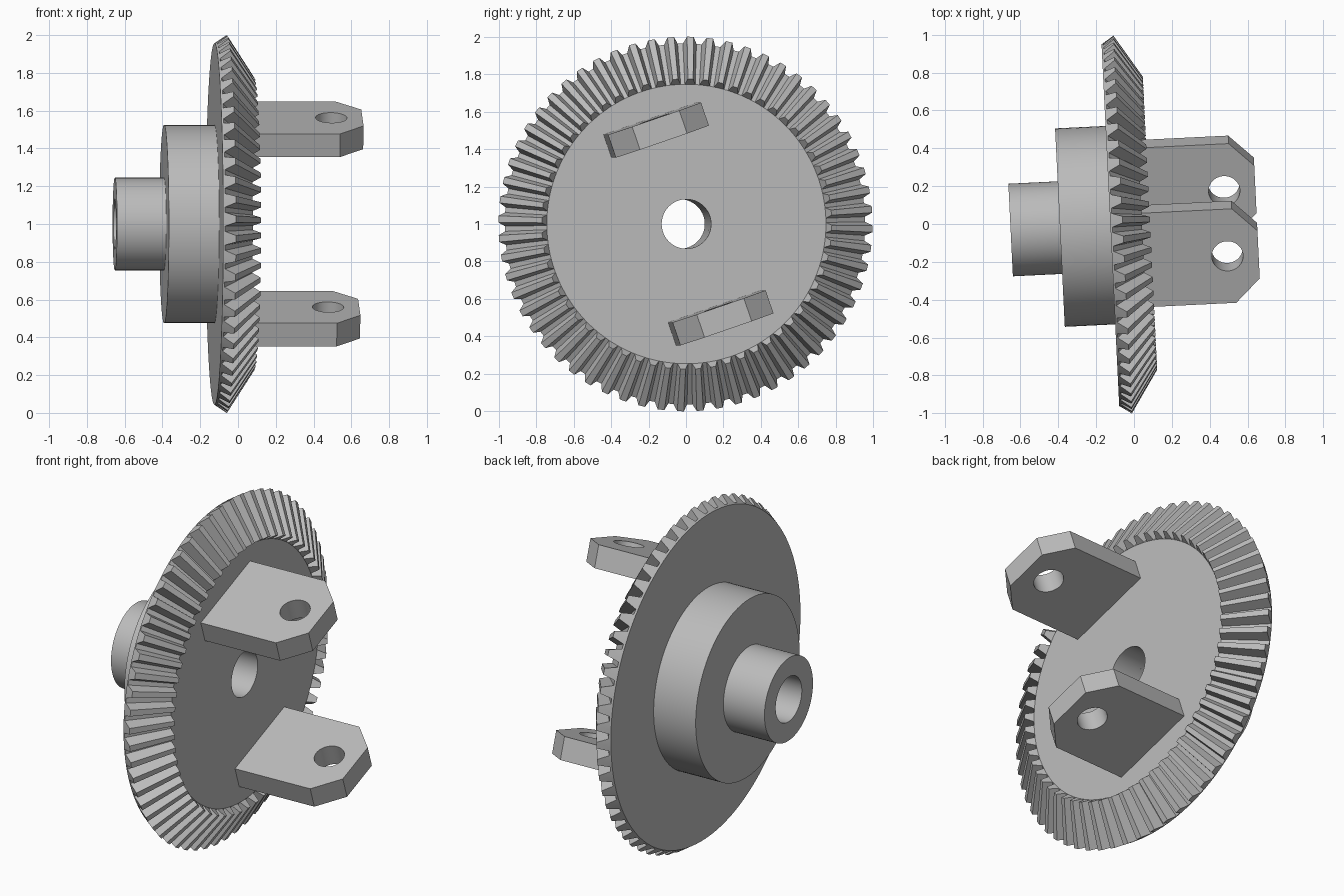
import bpy, bmesh
from math import sin, cos, pi, radians
from mathutils import Matrix

if "Cube" in bpy.data.objects:
    bpy.data.objects.remove(bpy.data.objects["Cube"], do_unlink=True)

TEETH = 60
BORE = 0.132
PITCH = 2 * pi / TEETH
# The shaft runs along x, turned slightly about z
PLACE = Matrix.Translation((0, 0, 1)) @ Matrix.Rotation(radians(2.8), 4, "Z")

steel = bpy.data.materials.new("grey steel")
steel.use_nodes = True
colour = (0.5, 0.5, 0.5, 1)
steel.diffuse_color = colour
steel.node_tree.nodes["Principled BSDF"].inputs["Base Color"].default_value = colour


def finish(bm, name, turn=0):
    """Turn a bmesh into a placed, shaded object."""
    bmesh.ops.remove_doubles(bm, verts=bm.verts, dist=0.0003)
    bmesh.ops.recalc_face_normals(bm, faces=bm.faces)
    bm.transform(PLACE @ Matrix.Rotation(turn, 4, "X"))
    mesh = bpy.data.meshes.new(name)
    bm.to_mesh(mesh)
    bm.free()
    mesh.materials.append(steel)
    obj = bpy.data.objects.new(name, mesh)
    bpy.context.collection.objects.link(obj)
    bpy.ops.object.select_all(action="DESELECT")
    obj.select_set(True)
    bpy.context.view_layer.objects.active = obj
    bpy.ops.object.shade_smooth_by_angle(angle=radians(25))
    return obj


def ring(bm, angles, points):
    """Ring of vertices around x; points are (x, radius), repeated in turn."""
    verts = []
    for i, a in enumerate(angles):
        x, r = points[i % len(points)]
        verts.append(bm.verts.new((x, r * sin(a), r * cos(a))))
    return verts


def lathe(name, angles, sections):
    """Closed body from a loop of rings."""
    bm = bmesh.new()
    rings = [ring(bm, angles, s) for s in sections]
    n = len(angles)
    for a, b in zip(rings, rings[1:] + rings[:1]):
        for i in range(n):
            j = (i + 1) % n
            bm.faces.new((a[i], a[j], b[j], b[i]))
    return finish(bm, name)


def sleeve(name, x0, x1, radius):
    """Plain cylinder with the shaft bore."""
    angles = [2 * pi * i / 96 for i in range(96)]
    lathe(name, angles, [[(x0, BORE)], [(x0, radius)], [(x1, radius)], [(x1, BORE)]])


# Bevel gear wheel: each tooth has root, tip, tip, root points
tooth = [-0.36, -0.17, 0.17, 0.36]
angles = [radians(1.5) + PITCH * (t + s) for t in range(TEETH) for s in tooth]
root_in, tip_in = (0.042, 0.746), (0.085, 0.775)
root_out, tip_out = (-0.115, 0.963), (-0.06, 1.0)
back = -0.125
lathe("gear_wheel", angles, [
    [(root_in[0], BORE)],
    [root_in],
    [root_in, tip_in, tip_in, root_in],
    [root_out, tip_out, tip_out, root_out],
    [(back, 0.957)],
    [(back, BORE)],
])

# Stepped boss behind the wheel
sleeve("collar", -0.392, back, 0.525)
sleeve("hub", -0.653, -0.392, 0.245)


def lug(name, turn):
    """Chamfered plate with a pin hole, standing out from the wheel face."""
    half, end, cut, thick = 0.263, 0.65, 0.13, 0.13
    outline = [(0.03, -half), (end - cut, -half), (end, cut - half),
               (end, half - cut), (end - cut, half), (0.03, half)]
    hole = [(0.485 + 0.083 * cos(2 * pi * i / 48), 0.083 * sin(2 * pi * i / 48))
            for i in range(48)]
    bm = bmesh.new()
    edges = []
    for loop in (outline, hole):
        vs = [bm.verts.new((x, y, 0.53 - thick / 2)) for x, y in loop]
        edges += [bm.edges.new((vs[i - 1], vs[i])) for i in range(len(vs))]
    bmesh.ops.triangle_fill(bm, edges=edges, use_beauty=True)
    out = bmesh.ops.extrude_face_region(bm, geom=bm.faces[:], use_keep_orig=True)
    moved = [v for v in out["geom"] if isinstance(v, bmesh.types.BMVert)]
    bmesh.ops.translate(bm, verts=moved, vec=(0, 0, thick))
    finish(bm, name, turn)


# Two lugs on opposite sides of the shaft
lug("upper_lug", radians(19))
lug("lower_lug", radians(199))
